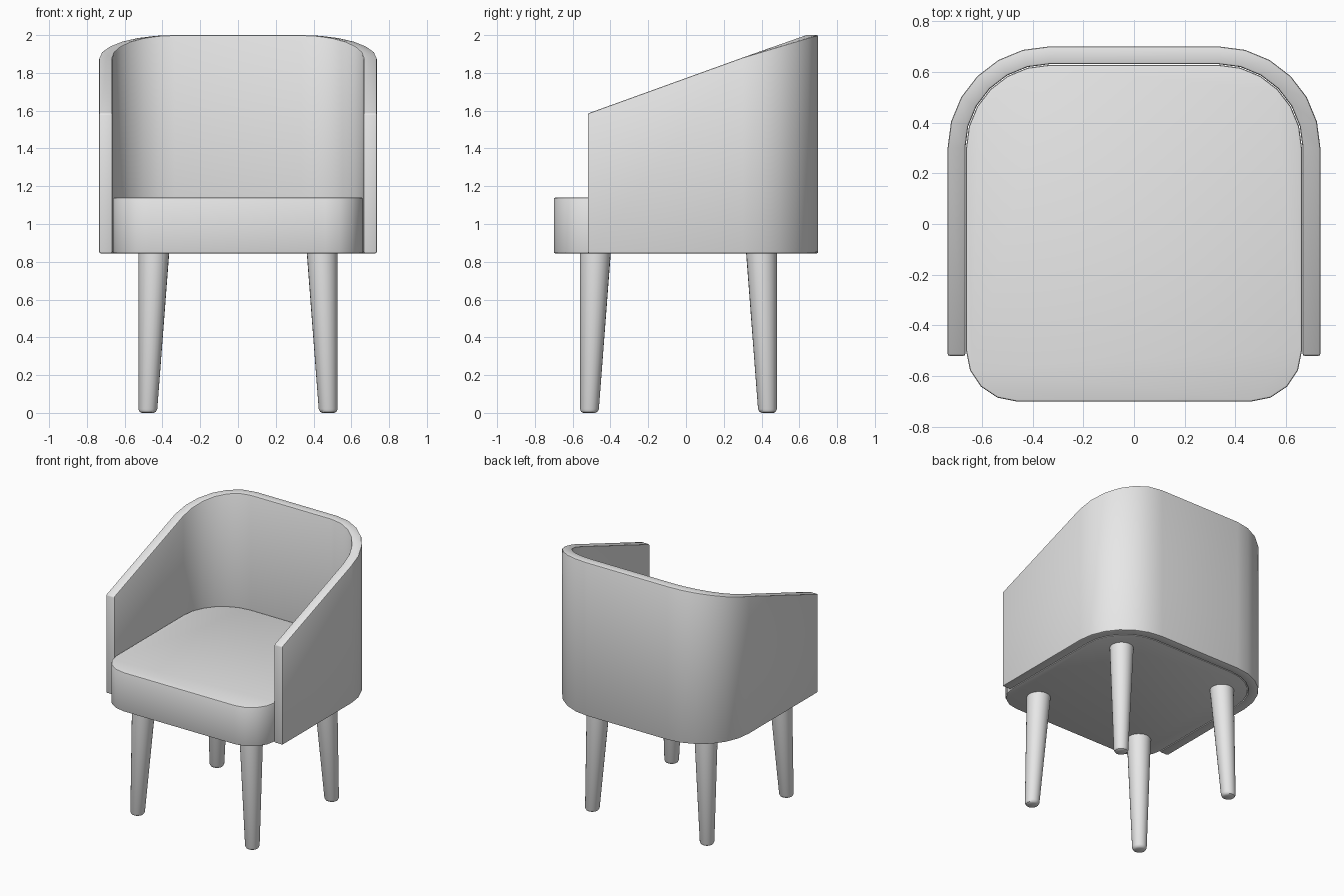
import bpy, bmesh, math

cube = bpy.data.objects.get("Cube")
if cube:
    bpy.data.objects.remove(cube, do_unlink=True)

grey = bpy.data.materials.new("light grey")
grey.use_nodes = True
grey.diffuse_color = (0.8, 0.8, 0.8, 1)
grey.node_tree.nodes["Principled BSDF"].inputs["Base Color"].default_value = (0.8, 0.8, 0.8, 1)

BOTTOM, SEAT_TOP = 0.845, 1.14
CORNER_X, CORNER_Y = 0.335, 0.30     # centre of the rear corner arcs
INNER, OUTER = 0.33, 0.40            # rear corner radii
ARM_FRONT = -0.52


def finish(name, bm, bevel=0):
    """Turn a bmesh into a smooth shaded object with softened edges."""
    bmesh.ops.recalc_face_normals(bm, faces=bm.faces)
    mesh = bpy.data.meshes.new(name)
    bm.to_mesh(mesh)
    bm.free()
    mesh.materials.append(grey)
    obj = bpy.data.objects.new(name, mesh)
    bpy.context.collection.objects.link(obj)
    bpy.ops.object.select_all(action='DESELECT')
    obj.select_set(True)
    bpy.context.view_layer.objects.active = obj
    if bevel:
        mod = obj.modifiers.new("soft edges", 'BEVEL')
        mod.width = bevel
        mod.segments = 2
        mod.limit_method = 'ANGLE'
        mod.angle_limit = math.radians(40)
        bpy.ops.object.modifier_apply(modifier=mod.name)
    bpy.ops.object.shade_smooth_by_angle(angle=math.radians(35))
    return obj


def loft(bm, rings, caps=True):
    """Skin a list of closed rings of points."""
    loops = [[bm.verts.new(p) for p in ring] for ring in rings]
    n = len(loops[0])
    for a, b in zip(loops, loops[1:]):
        for i in range(n):
            j = (i + 1) % n
            bm.faces.new((a[i], a[j], b[j], b[i]))
    if caps:
        bm.faces.new(loops[0])
        bm.faces.new(loops[-1])


def arc(cx, cy, r, start, steps):
    """Quarter circle, counterclockwise from the start angle in degrees."""
    angles = [math.radians(start + 90 * i / steps) for i in range(steps + 1)]
    return [(cx + r * math.cos(t), cy + r * math.sin(t)) for t in angles]


def wall_path(r):
    """Open U-shaped path from the left arm front round to the right one."""
    x = CORNER_X + r
    return ([(x, ARM_FRONT)] + arc(CORNER_X, CORNER_Y, r, 0, 6)
            + arc(-CORNER_X, CORNER_Y, r, 90, 6) + [(-x, ARM_FRONT)])


# Wraparound back and arms, with the top sloping down to the front
bm = bmesh.new()
sections = []
for (ix, iy), (ox, oy) in zip(wall_path(INNER), wall_path(OUTER)):
    top = 1.585 + 0.361 * (iy - ARM_FRONT)
    sections.append([(ix, iy, BOTTOM), (ox, oy, BOTTOM), (ox, oy, top), (ix, iy, top)])
loft(bm, sections)
finish("back_and_arms", bm, 0.008)

# Seat cushion, with tighter corners at the front
bm = bmesh.new()
outline = (arc(CORNER_X, CORNER_Y, INNER - 0.003, 0, 6)
           + arc(-CORNER_X, CORNER_Y, INNER - 0.003, 90, 6)
           + arc(-0.462, -0.5, 0.2, 180, 4) + arc(0.462, -0.5, 0.2, 270, 4))
loft(bm, [[(x, y, z) for x, y in outline] for z in (BOTTOM, SEAT_TOP)])
finish("seat", bm, 0.008)

# Tapered legs, leaning outward toward the foot
LEG_PROFILE = [(0.0, 0.032), (0.006, 0.043), (0.02, 0.05), (0.85, 0.082)]
MIDDLE_Y = -0.04
for side, sx in (("left", 1), ("right", -1)):
    for end, sy in (("front", -1), ("back", 1)):
        bm = bmesh.new()
        rings = []
        for z, r in LEG_PROFILE:
            lean = 0.032 * (1 - z / 0.85)
            cx, cy = sx * (0.446 + lean), MIDDLE_Y + sy * (0.44 + lean)
            rings.append([(cx + r * math.cos(k * math.tau / 24),
                           cy + r * math.sin(k * math.tau / 24), z) for k in range(24)])
        loft(bm, rings)
        finish(f"{end}_{side}_leg", bm)
